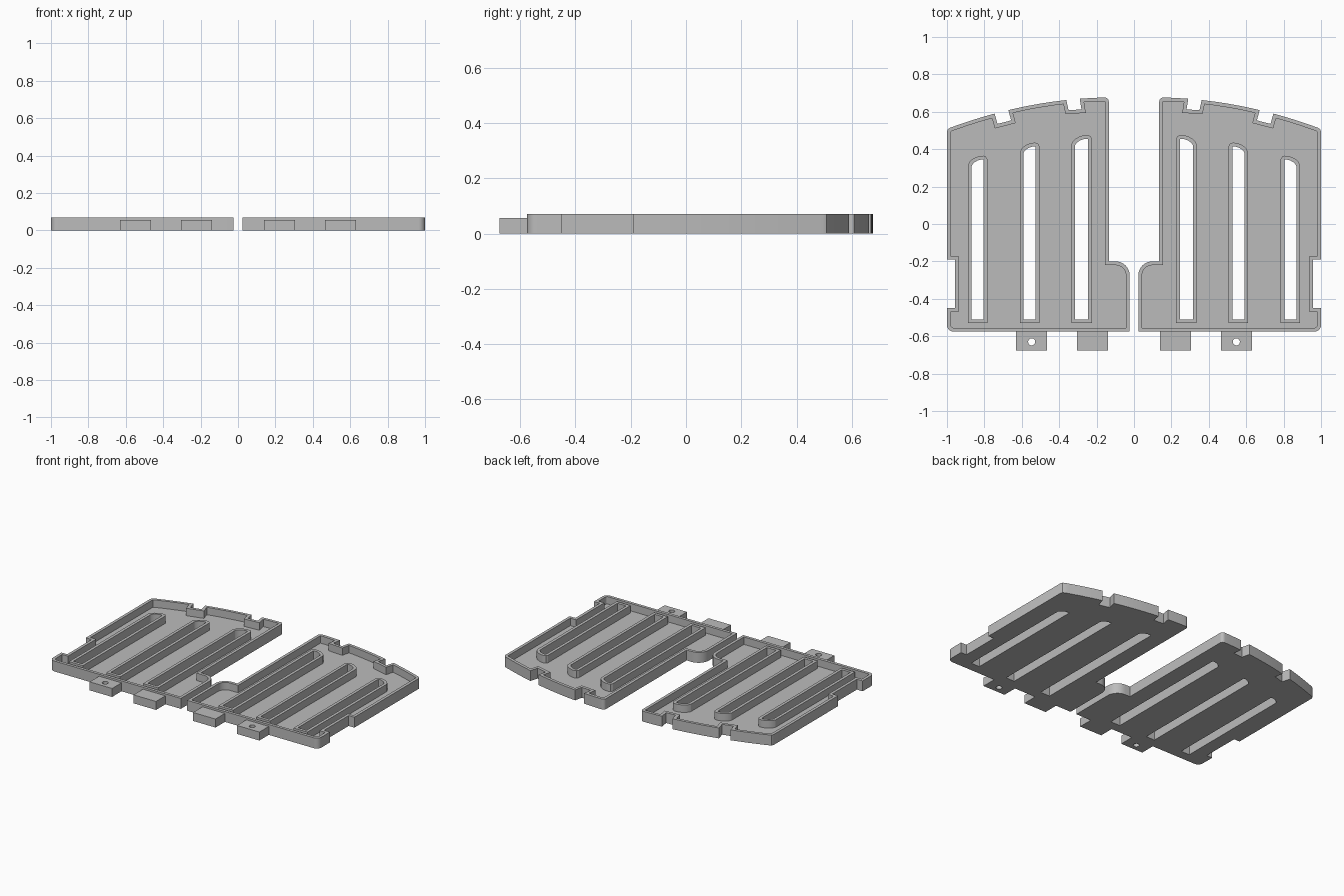
import bpy, bmesh, math
from mathutils import Vector
from mathutils.geometry import tessellate_polygon

if "Cube" in bpy.data.objects:
    bpy.data.objects.remove(bpy.data.objects["Cube"])

HEIGHT, FLOOR, WALL, TAB_HEIGHT = 0.07, 0.02, 0.02, 0.057
FRONT, BACK = -0.575, 0.677

grey = bpy.data.materials.new("plain_grey")
grey.use_nodes = True
grey.diffuse_color = (0.5, 0.5, 0.5, 1)
grey.node_tree.nodes["Principled BSDF"].inputs["Base Color"].default_value = (0.5, 0.5, 0.5, 1)


def arc(cx, cy, r, a0, a1, n=8):
    angles = [math.radians(a0 + (a1 - a0) * i / n) for i in range(n + 1)]
    return [(cx + r * math.cos(a), cy + r * math.sin(a)) for a in angles]


def crown(x0, x1, n=8):
    """Points along the gently curved back edge."""
    xs = [x0 + (x1 - x0) * i / n for i in range(n + 1)]
    return [(x, BACK - (x - 0.1) ** 2 / 4.8) for x in xs]


def inset(loop, d):
    """Mitred inward offset of a counter-clockwise loop."""
    result = []
    for i, p in enumerate(loop):
        p = Vector(p)
        a = (p - Vector(loop[i - 1])).normalized()
        b = (Vector(loop[(i + 1) % len(loop)]) - p).normalized()
        na, nb = Vector((-a.y, a.x)), Vector((-b.y, b.x))
        result.append(tuple(p + (na + nb) * d / (1 + na.dot(nb))))
    return result


def ring(bm, loop, z):
    return [bm.verts.new((x, y, z)) for x, y in loop]


def bridge(bm, a, b):
    for i in range(len(a)):
        j = (i + 1) % len(a)
        bm.faces.new((a[i], a[j], b[j], b[i]))


def fill(bm, rings):
    """Flat face bounded by the first ring, with the others as holes."""
    verts = [v for r in rings for v in r]
    for tri in tessellate_polygon([[v.co for v in r] for r in rings]):
        bm.faces.new([verts[i] for i in tri])


def finish(bm, name, side):
    for v in bm.verts:
        v.co.x *= side
    bmesh.ops.recalc_face_normals(bm, faces=bm.faces)
    mesh = bpy.data.meshes.new(name)
    bm.to_mesh(mesh)
    bm.free()
    mesh.materials.append(grey)
    obj = bpy.data.objects.new(name, mesh)
    bpy.context.collection.objects.link(obj)
    bpy.ops.object.select_all(action="DESELECT")
    obj.select_set(True)
    bpy.context.view_layer.objects.active = obj
    bpy.ops.object.shade_smooth_by_angle(angle=math.radians(25))


# Outer edge of one tray, counter-clockwise
outline = [(0.023, FRONT)] + arc(0.965, FRONT + 0.035, 0.035, -90, 0)
outline += [(1, -0.45), (0.957, -0.45), (0.957, -0.19), (1, -0.19)]
outline += [(1, 0.495), (0.994, 0.508), (0.98, 0.516)]
outline += crown(0.96, 0.745) + [(0.73, 0.535), (0.657, 0.554)]
outline += crown(0.672, 0.362) + [(0.35, 0.608), (0.281, 0.613)]
outline += crown(0.29, 0.16, 3) + arc(0.155, BACK - 0.021, 0.02, 90, 180, 5)
outline += [(0.135, -0.2)] + arc(0.098, -0.275, 0.075, 90, 180)


def slot(left, right, top):
    """Long slot with a lopsided rounded back end."""
    return [(left, -0.53), (right, -0.53), (right, top - 0.05),
            (right - 0.008, top - 0.034), (right - 0.022, top - 0.02),
            (right - 0.042, top - 0.008), (right - 0.065, top - 0.001),
            (left + 0.022, top), (left + 0.008, top - 0.005), (left, top - 0.018)]


slots = [slot(0.225, 0.335, 0.475), slot(0.506, 0.61, 0.435), slot(0.784, 0.888, 0.365)]


def tray(name, side):
    bm = bmesh.new()
    inner = inset(outline, WALL)
    # Rim
    base, rim = ring(bm, outline, 0), ring(bm, outline, HEIGHT)
    rim_in, floor = ring(bm, inner, HEIGHT), ring(bm, inner, FLOOR)
    for a, b in ((base, rim), (rim, rim_in), (rim_in, floor)):
        bridge(bm, a, b)
    bottoms, floors = [base], [floor]
    # Raised walls around each slot
    for s in slots:
        hole = inset(s, WALL)
        levels = [ring(bm, s, FLOOR), ring(bm, s, HEIGHT), ring(bm, hole, HEIGHT), ring(bm, hole, 0)]
        for a, b in zip(levels, levels[1:]):
            bridge(bm, a, b)
        floors.append(levels[0])
        bottoms.append(levels[-1])
    # Floor and underside
    fill(bm, floors)
    fill(bm, bottoms)
    finish(bm, name, side)


def tab(name, side, left, right, hole=None):
    loops = [[(left, FRONT - 0.1), (right, FRONT - 0.1), (right, FRONT), (left, FRONT)]]
    if hole:
        loops.append(hole)
    bm = bmesh.new()
    low = [ring(bm, l, 0) for l in loops]
    high = [ring(bm, l, TAB_HEIGHT) for l in loops]
    for a, b in zip(low, high):
        bridge(bm, a, b)
    fill(bm, low)
    fill(bm, high)
    finish(bm, name, side)


for label, side in (("left", 1), ("right", -1)):
    tray(label + "_tray", side)
    tab(label + "_inner_tab", side, 0.138, 0.305)
    tab(label + "_outer_tab", side, 0.465, 0.632, arc(0.547, -0.63, 0.019, 0, 345, 23))
